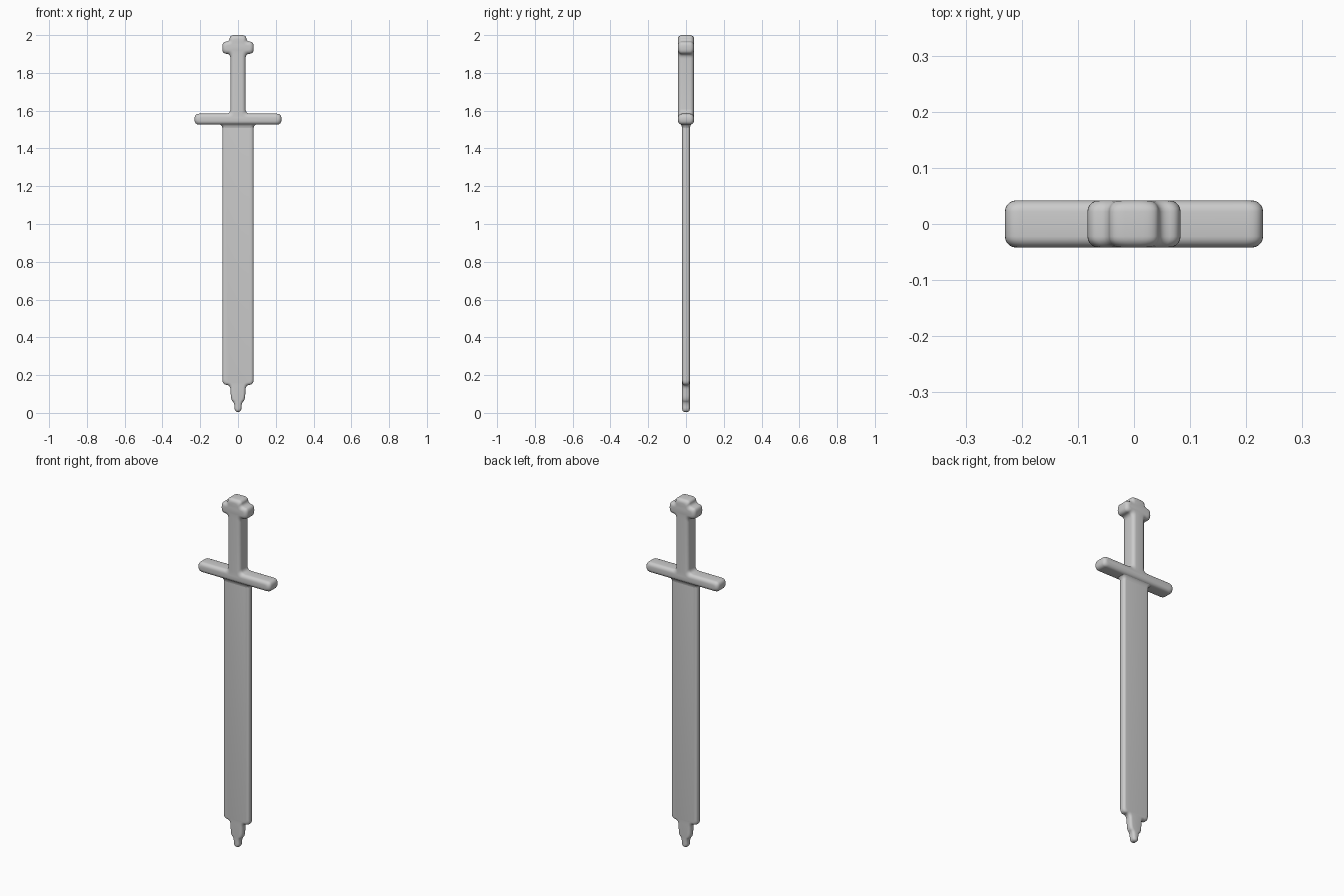
import bpy, bmesh, math
from mathutils import Vector

cube = bpy.data.objects.get("Cube")
if cube:
    bpy.data.objects.remove(cube)

steel = bpy.data.materials.new("plain grey")
steel.use_nodes = True
GREY = (0.6, 0.6, 0.6, 1)
steel.diffuse_color = GREY
steel.node_tree.nodes["Principled BSDF"].inputs["Base Color"].default_value = GREY


def finish(name, bm):
    bmesh.ops.recalc_face_normals(bm, faces=bm.faces)
    mesh = bpy.data.meshes.new(name)
    bm.to_mesh(mesh)
    bm.free()
    mesh.materials.append(steel)
    obj = bpy.data.objects.new(name, mesh)
    bpy.context.collection.objects.link(obj)
    bpy.ops.object.select_all(action='DESELECT')
    bpy.context.view_layer.objects.active = obj
    obj.select_set(True)
    bpy.ops.object.shade_smooth_by_angle(angle=math.radians(50))


def inset(points, dist):
    """Move a counter-clockwise outline inward with mitred corners."""
    result = []
    for i, p in enumerate(points):
        a = (p - points[i - 1]).normalized()
        b = (points[(i + 1) % len(points)] - p).normalized()
        na, nb = Vector((-a.y, a.x)), Vector((-b.y, b.x))
        result.append(p + (na + nb) * dist / (1 + na.dot(nb)))
    return result


def fillet(points, radius, steps=6):
    """Round every corner with a small curve."""
    result = []
    for i, p in enumerate(points):
        u, v = points[i - 1] - p, points[(i + 1) % len(points)] - p
        a = p + u.normalized() * min(radius, u.length * 0.48)
        b = p + v.normalized() * min(radius, v.length * 0.48)
        for k in range(steps + 1):
            t = k / steps
            result.append(a * (1 - t) ** 2 + p * 2 * t * (1 - t) + b * t * t)
    return result


def bridge(bm, rings):
    for lower, upper in zip(rings, rings[1:]):
        for i in range(len(lower)):
            bm.faces.new((lower[i - 1], lower[i], upper[i], upper[i - 1]))
    bm.faces.new(rings[0])
    bm.faces.new(rings[-1])


def pillow(name, half, depth, rim, radius, steps=5):
    """Mirror a half outline and give it a thickness with a soft rim."""
    outline = [Vector(p) for p in half] + [Vector((-x, z)) for x, z in reversed(half)]
    arc = [math.pi / 2 * k / steps for k in range(steps + 1)]
    layers = [(rim * (1 - math.cos(a)), depth - rim + rim * math.sin(a)) for a in arc]
    layers = [(d, -y) for d, y in reversed(layers)] + layers
    bm = bmesh.new()
    rings = [[bm.verts.new((p.x, y, p.y)) for p in fillet(inset(outline, d), radius)]
             for d, y in layers]
    bridge(bm, rings)
    finish(name, bm)


# Blade with stepped tip
pillow("blade", [(0.018, 0.005), (0.019, 0.052), (0.037, 0.07), (0.041, 0.147),
                 (0.082, 0.15), (0.082, 1.55)], 0.02, 0.014, 0.025)

# Guard, grip and pommel in one continuous outline
pillow("hilt", [(0.23, 1.526), (0.23, 1.584), (0.04, 1.584), (0.04, 1.9),
                (0.083, 1.902), (0.083, 1.963), (0.046, 1.967), (0.042, 2.0)],
       0.042, 0.02, 0.026)

# Flared collar blending blade into guard
bm = bmesh.new()
rings = []
for k in range(7):
    t = k / 6
    flare = 1 - math.sqrt(1 - (t * 0.98) ** 2)
    x, y, z = 0.081 + 0.022 * flare, 0.019 + 0.016 * flare, 1.495 + 0.035 * t
    corners = [Vector(c) for c in ((x, -y), (x, y), (-x, y), (-x, -y))]
    rings.append([bm.verts.new((p.x, p.y, z)) for p in fillet(corners, 0.02)])
bridge(bm, rings)
finish("collar", bm)

# Flared foot of the grip
bm = bmesh.new()
rings = []
for k in range(7):
    t = k / 6
    flare = 1 - math.sqrt(1 - ((1 - t) * 0.98) ** 2)
    x, y, z = 0.038 + 0.016 * flare, 0.041, 1.572 + 0.03 * t
    corners = [Vector(c) for c in ((x, -y), (x, y), (-x, y), (-x, -y))]
    rings.append([bm.verts.new((p.x, p.y, z)) for p in fillet(corners, 0.02)])
bridge(bm, rings)
finish("grip_foot", bm)
